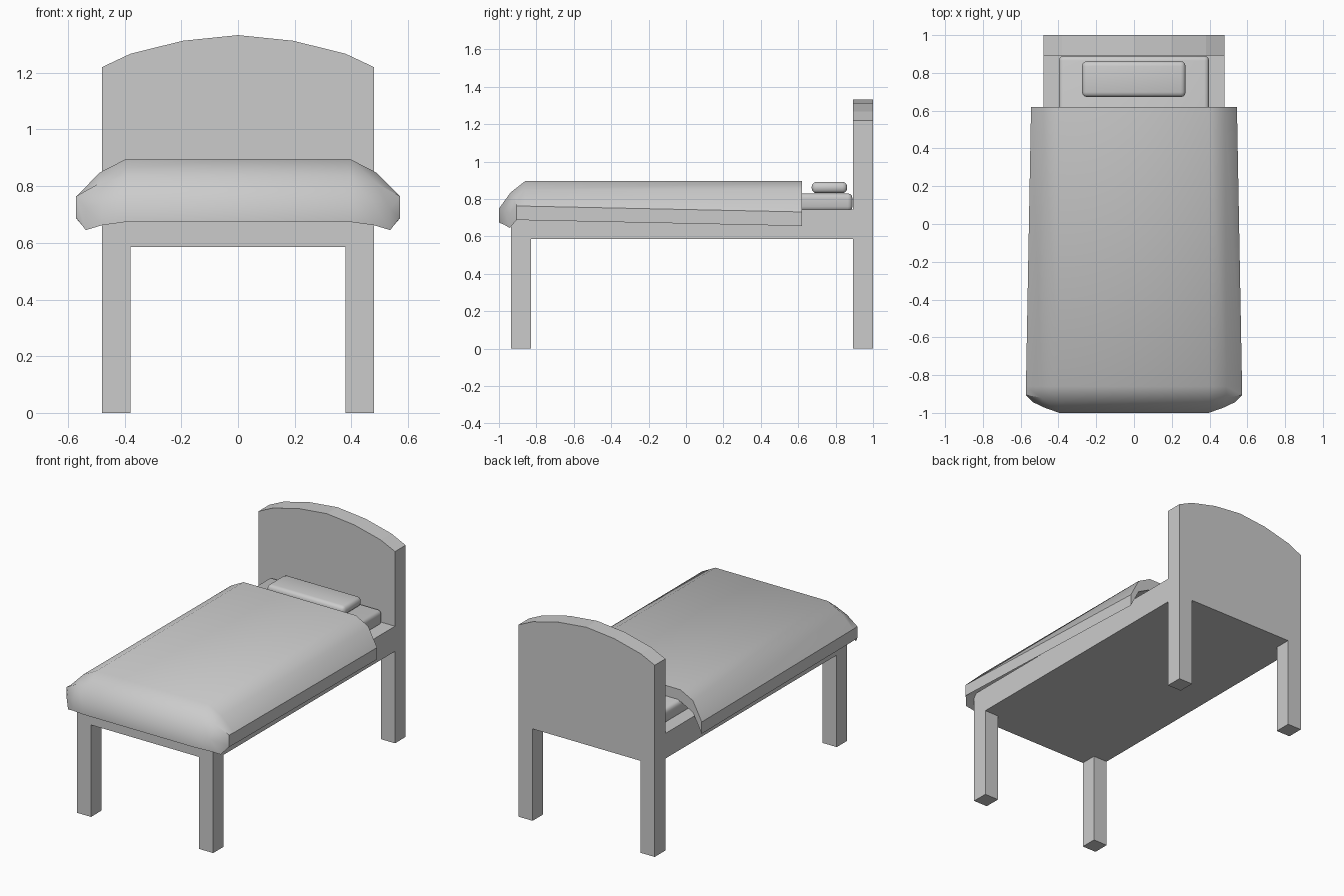
import bpy, bmesh

if "Cube" in bpy.data.objects:
    bpy.data.objects.remove(bpy.data.objects["Cube"])


def finish(name, bm, smooth=None):
    bmesh.ops.recalc_face_normals(bm, faces=bm.faces)
    mesh = bpy.data.meshes.new(name)
    bm.to_mesh(mesh)
    bm.free()
    ob = bpy.data.objects.new(name, mesh)
    bpy.context.collection.objects.link(ob)
    if smooth:
        bpy.ops.object.select_all(action='DESELECT')
        ob.select_set(True)
        bpy.context.view_layer.objects.active = ob
        bpy.ops.object.shade_smooth_by_angle(angle=smooth)
    return ob


def panel(name, half, y0, y1):
    """Mirror a half outline (x >= 0, z) and extrude it along y."""
    pts = half + [(-x, z) for x, z in reversed(half) if x > 0]
    bm = bmesh.new()
    face = bm.faces.new([bm.verts.new((x, y0, z)) for x, z in pts])
    ext = bmesh.ops.extrude_face_region(bm, geom=[face])
    for v in ext['geom']:
        if isinstance(v, bmesh.types.BMVert):
            v.co.y = y1
    return finish(name, bm)


def box(name, lo, hi, bevel=0, segments=3):
    bm = bmesh.new()
    bmesh.ops.create_cube(bm, size=1)
    for v in bm.verts:
        v.co = [(a + b) / 2 + c * (b - a) for a, b, c in zip(lo, hi, v.co)]
    if bevel:
        bmesh.ops.bevel(bm, geom=bm.edges[:], offset=bevel, segments=segments,
                        profile=0.5, affect='EDGES')
    return finish(name, bm, 0.6 if bevel else None)


RAIL, DECK = 0.585, 0.745

# Headboard with arched top and back legs, front panel with front legs
legs = [(0.38, RAIL), (0.38, 0), (0.48, 0)]
panel("headboard", legs + [(0.48, 1.22), (0.38, 1.267), (0.195, 1.313), (0, 1.333)], 0.893, 1.0)
panel("front_leg_frame", legs + [(0.48, DECK)], -0.935, -0.83)

# Bed base, mattress and pillow
box("bed_base", (-0.48, -0.83, RAIL), (0.48, 0.893, DECK))
box("mattress", (-0.397, -0.87, 0.735), (0.397, 0.89, 0.83), 0.025)
box("pillow", (-0.275, 0.672, 0.831), (0.273, 0.862, 0.892), 0.026)

# Blanket: draped half grid (rows from head to foot, centre to hem), mirrored
rows = [
    [(0.395, 0.62, 0.896), (0.483, 0.62, 0.85), (0.545, 0.62, 0.731)],
    [(0.395, -0.86, 0.896), (0.488, -0.86, 0.848), (0.572, -0.86, 0.762)],
    [(0.395, -0.938, 0.835), (0.49, -0.92, 0.81), (0.572, -0.905, 0.764)],
    [(0.395, -1.0, 0.749), (0.48, -0.97, 0.737), (0.537, -0.942, 0.72)],
]
bm = bmesh.new()
grid = [[bm.verts.new(p) for p in [(-x, y, z) for x, y, z in reversed(r)] + r] for r in rows]
for a, b in zip(grid, grid[1:]):
    for i in range(len(a) - 1):
        bm.faces.new((a[i], b[i], b[i + 1], a[i + 1]))
# Thicken straight down so the hem hangs vertically
top = bm.faces[:]
dup = bmesh.ops.extrude_face_region(bm, geom=top, use_keep_orig=True)
for v in dup['geom']:
    if isinstance(v, bmesh.types.BMVert):
        v.co.z -= 0.075
finish("blanket", bm, 0.6)
